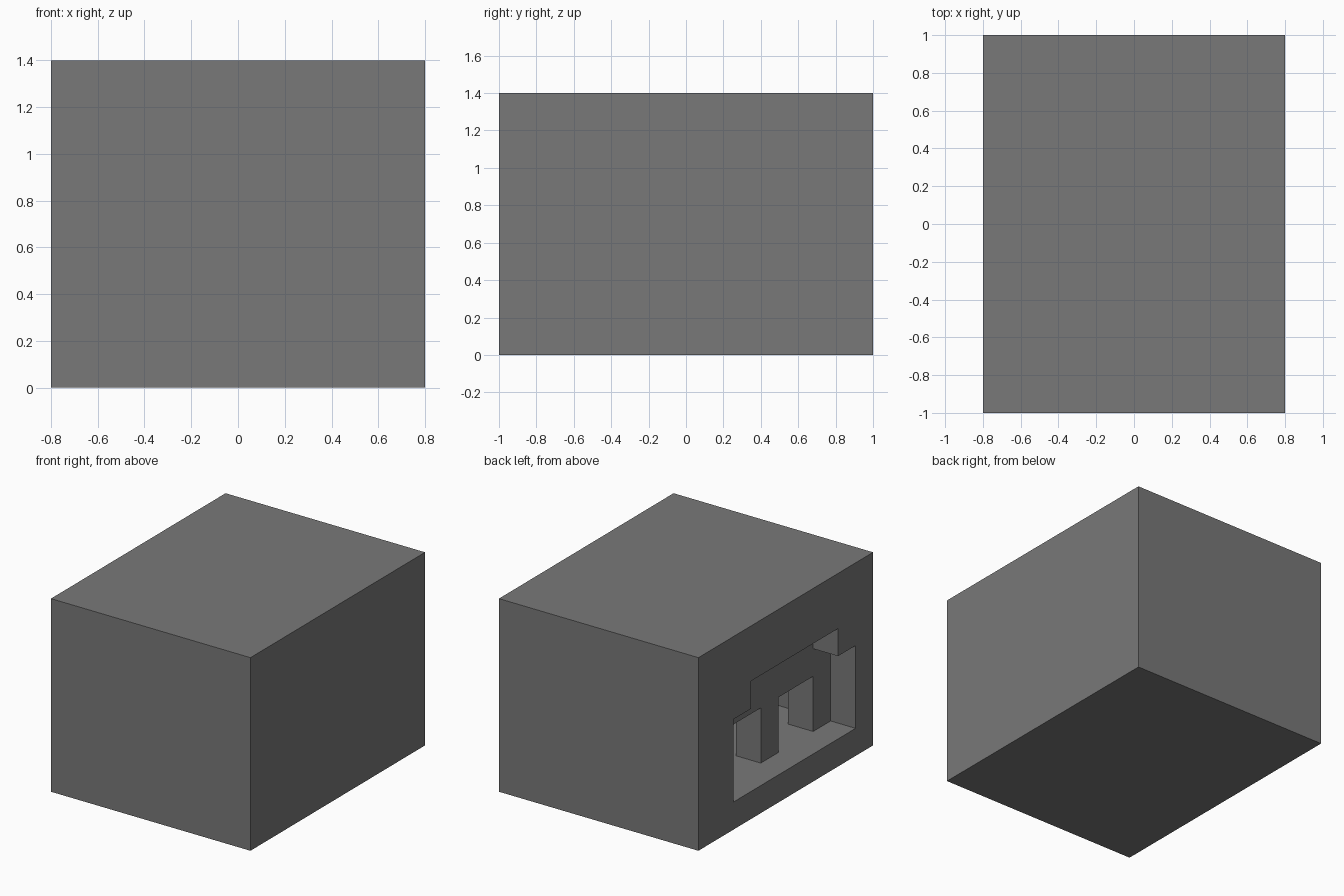
import bpy
import bmesh
from mathutils import Vector
from itertools import product

if "Cube" in bpy.data.objects:
    bpy.data.objects.remove(bpy.data.objects["Cube"], do_unlink=True)

CELL = 0.2
SIZE = (8, 10, 7)
CORNER = Vector((-0.8, -1.0, 0.0))

# Hollow spaces in cells: (start, end) corners of each room or opening
HOLLOWS = {
    "wide doorway": ((0, 1, 1), (1, 8, 4)),
    "raised doorway head": ((0, 2, 4), (1, 7, 5)),
    "near arch": ((1, 2, 1), (2, 4, 3)),
    "far arch": ((1, 5, 1), (2, 7, 3)),
    "inner chamber": ((2, 1, 1), (7, 9, 6)),
}


def is_solid(cell):
    if not all(0 <= c < s for c, s in zip(cell, SIZE)):
        return False
    return not any(all(a <= c < b for a, c, b in zip(lo, cell, hi))
                   for lo, hi in HOLLOWS.values())


def add_wall(bm, cell, axis, side):
    """Add one square of the surface on the given side of a cell."""
    u, v = (axis + 1) % 3, (axis + 2) % 3
    points = []
    for du, dv in ((0, 0), (1, 0), (1, 1), (0, 1)):
        p = list(cell)
        p[axis] += side
        p[u] += du
        p[v] += dv
        points.append(bm.verts.new(CORNER + Vector(p) * CELL))
    bm.faces.new(points if side else points[::-1])


# Grey stone
stone = bpy.data.materials.new("grey_stone")
stone.use_nodes = True
grey = (0.19, 0.19, 0.19, 1.0)
stone.diffuse_color = grey
stone.node_tree.nodes["Principled BSDF"].inputs["Base Color"].default_value = grey

# Block with the doorway, two arches and the chamber behind them
bm = bmesh.new()
for cell in product(*(range(s) for s in SIZE)):
    if not is_solid(cell):
        continue
    for axis, side in product(range(3), (0, 1)):
        neighbour = list(cell)
        neighbour[axis] += 1 if side else -1
        if not is_solid(neighbour):
            add_wall(bm, cell, axis, side)

# Merge the squares into large flat faces
bmesh.ops.remove_doubles(bm, verts=bm.verts, dist=0.001)
bmesh.ops.dissolve_limit(bm, angle_limit=0.01, verts=bm.verts, edges=bm.edges)

mesh = bpy.data.meshes.new("hollow_block")
bm.to_mesh(mesh)
bm.free()
mesh.materials.append(stone)
block = bpy.data.objects.new("hollow_block", mesh)
bpy.context.collection.objects.link(block)
